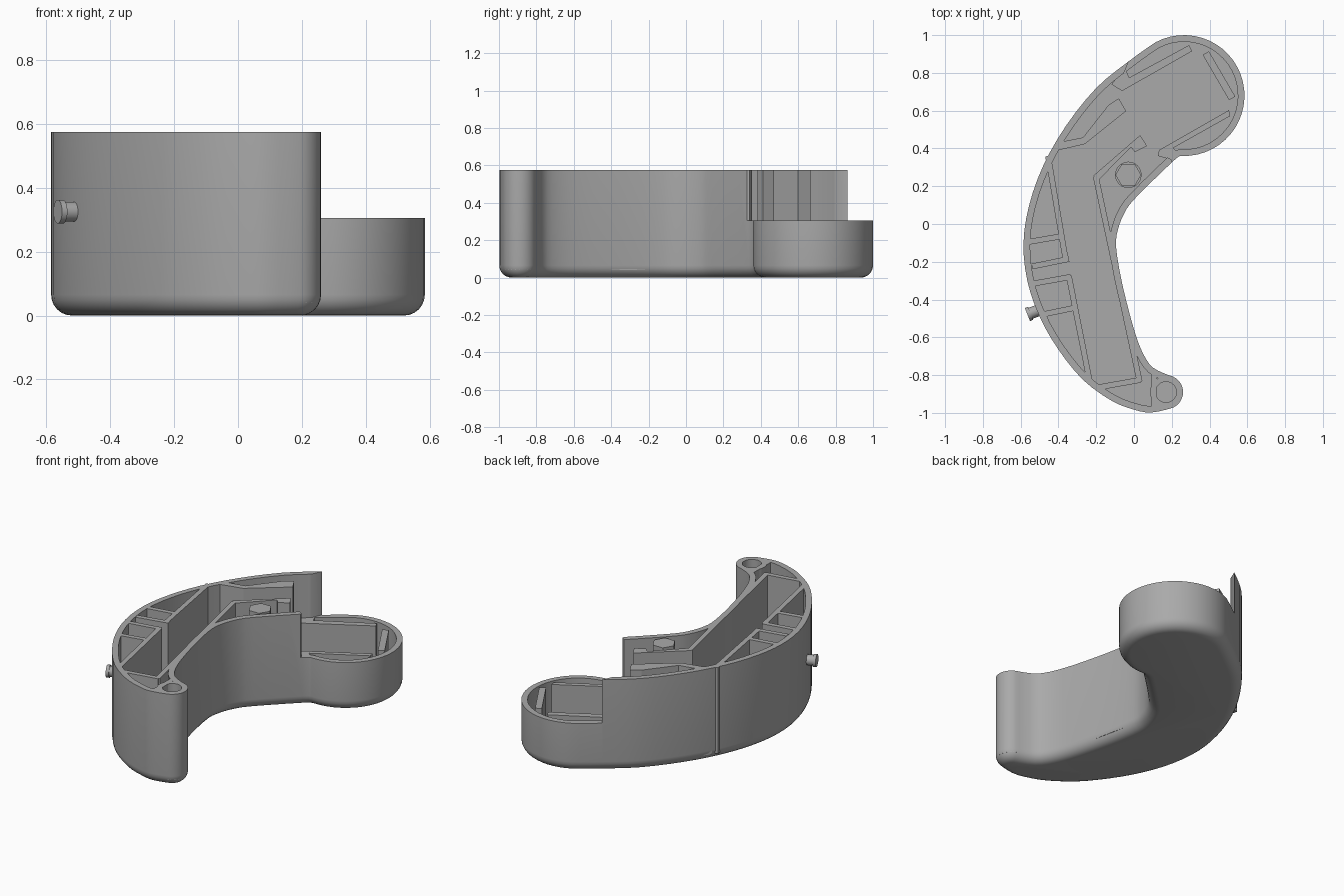
import bpy, bmesh, math
from mathutils import Vector

cube = bpy.data.objects.get("Cube")
if cube:
    bpy.data.objects.remove(cube, do_unlink=True)

TOP, LOW, FLOOR, WALL, FILLET = 0.575, 0.305, 0.06, 0.035, 0.065

grey = bpy.data.materials.new("plain_grey")
grey.use_nodes = True
grey.diffuse_color = (0.4, 0.4, 0.4, 1)
grey.node_tree.nodes["Principled BSDF"].inputs["Base Color"].default_value = (0.4, 0.4, 0.4, 1)


def finish(name, bm):
    bmesh.ops.recalc_face_normals(bm, faces=bm.faces)
    mesh = bpy.data.meshes.new(name)
    bm.to_mesh(mesh)
    bm.free()
    mesh.materials.append(grey)
    ob = bpy.data.objects.new(name, mesh)
    bpy.context.collection.objects.link(ob)
    return ob


def smooth(ob):
    bpy.ops.object.select_all(action="DESELECT")
    ob.select_set(True)
    bpy.context.view_layer.objects.active = ob
    bpy.ops.object.shade_smooth_by_angle(angle=math.radians(32))


def loft(name, rings, closed=False):
    """Bridge equal-length rings; cap the ends, or join last to first."""
    bm = bmesh.new()
    rows = [[bm.verts.new(p) for p in ring] for ring in rings]
    n = len(rows[0])
    pairs = list(zip(rows, rows[1:])) + ([(rows[-1], rows[0])] if closed else [])
    for a, b in pairs:
        for i in range(n):
            j = (i + 1) % n
            bm.faces.new((a[i], a[j], b[j], b[i]))
    if not closed:
        bm.faces.new(rows[0])
        bm.faces.new(rows[-1])
    return finish(name, bm)


def prism(name, pts, z0, z1):
    return loft(name, [[(x, y, z) for x, y in pts] for z in (z0, z1)])


def plate(name, a, b, z1=TOP, width=0.03):
    a, b = Vector(a), Vector(b)
    side = (b - a).orthogonal().normalized() * width / 2
    return prism(name, [a - side, b - side, b + side, a + side], FLOOR - 0.02, z1)


def arc(cx, cy, r, start, end, n):
    angles = [math.radians(start + (end - start) * i / n) for i in range(n + 1)]
    return [(cx + r * math.cos(t), cy + r * math.sin(t)) for t in angles]


def spline(pts, steps=3):
    """Catmull-Rom through the points, first and last being guides."""
    p = [Vector(q) for q in pts]
    out = []
    for a, b, c, d in zip(p, p[1:], p[2:], p[3:]):
        for k in range(steps):
            t = k / steps
            out.append(0.5 * (2 * b + (c - a) * t + (2 * a - 5 * b + 4 * c - d) * t ** 2
                              + (3 * b - a - 3 * c + d) * t ** 3))
    return out


def inset(pts, dist):
    out = []
    for i, p in enumerate(pts):
        u = (p - pts[i - 1]).normalized()
        v = (pts[(i + 1) % len(pts)] - p).normalized()
        nu, nv = Vector((-u.y, u.x)), Vector((-v.y, v.x))
        m = (nu + nv).normalized()
        out.append(p + m * dist / max(0.6, m.dot(nu)))
    return out


# Curved tray outline: round head, long outer sweep, small tip, inner sweep
head = arc(0.265, 0.68, 0.32, -92, 118, 28)
tip = arc(0.17, -0.89, 0.09, -75, 80, 12)
outer_pts = [(-0.03, 0.86), (-0.2, 0.72), (-0.36, 0.52), (-0.48, 0.31), (-0.555, 0.1),
             (-0.585, -0.1), (-0.565, -0.3), (-0.5, -0.49), (-0.4, -0.665), (-0.27, -0.825),
             (-0.12, -0.935), (0, -0.983), (0.09, -0.998)]
inner_pts = [(0.1, -0.76), (0.05, -0.69), (0.01, -0.59), (-0.03, -0.45), (-0.07, -0.28),
             (-0.095, -0.12), (-0.085, -0.03), (-0.05, 0.06), (0.01, 0.14), (0.21, 0.335)]
outline = [Vector(p) for p in head]
outline += spline([head[-2], head[-1]] + outer_pts + tip[:2])[1:]
outline += [Vector(p) for p in tip]
outline += spline([tip[-2], tip[-1]] + inner_pts + head[:2])[1:]

# Shell: rounded bottom edge, outer wall, rim, inner wall and floor
steps = [math.radians(a) for a in range(0, 91, 15)]
levels = [(FILLET * (1 - math.sin(t)), FILLET * (1 - math.cos(t))) for t in steps]
levels += [(0, TOP), (WALL, TOP), (WALL, FLOOR)]
shell = loft("tray_shell", [[(p.x, p.y, z) for p in inset(outline, d)] for d, z in levels])

# The head has a lower rim than the rest of the tray
cutter = prism("head_cutter", [(-0.07, 0.76), (0, 0.926), (0, 1.2), (1, 1.2), (1, 0.3),
                               (0.2, 0.3), (0.2, 0.34), (0.13, 0.38)], LOW, 1)
cutter.hide_render = True
cut = shell.modifiers.new("lower_head", "BOOLEAN")
cut.object = cutter
cut.solver = "EXACT"
bpy.context.view_layer.objects.active = shell
bpy.ops.object.modifier_apply(modifier=cut.name)
bpy.data.objects.remove(cutter, do_unlink=True)
smooth(shell)

# Long compartment walls
plate("compartment_wall_upper", (-0.455, 0.36), (-0.36, -0.2))
plate("compartment_wall_lower", (-0.345, -0.275), (-0.235, -0.83))
plate("compartment_wall_inner", (-0.202, 0.25), (0.03, -0.835))
plate("compartment_wall_end", (-0.19, -0.865), (0.035, -0.825))

# Cross ribs between the compartment and the outer wall
ribs = [((-0.56, -0.095), (-0.385, -0.065)), ((-0.54, -0.225), (-0.345, -0.185)),
        ((-0.53, -0.315), (-0.335, -0.28)), ((-0.49, -0.48), (-0.32, -0.445))]
for i, (a, b) in enumerate(ribs):
    plate(f"cross_rib_{i + 1}", a, b)

# Angled guides at the wide end of the compartment
prism("outer_guide", [(-0.445, 0.38), (-0.26, 0.423), (-0.042, 0.598), (-0.08, 0.665),
                      (-0.135, 0.63), (-0.27, 0.458), (-0.41, 0.43)], FLOOR - 0.02, TOP)
prism("inner_guide", [(-0.217, 0.254), (0.032, 0.47), (0.069, 0.413), (0.005, 0.381),
                      (-0.016, 0.407), (-0.185, 0.235)], FLOOR - 0.02, TOP)

# Upright plates inside the head
prism("head_plate_back", [(-0.12, 0.74), (-0.063, 0.704), (0.307, 0.915), (0.291, 0.947),
                          (-0.025, 0.775), (-0.045, 0.82)], FLOOR - 0.02, LOW)
plate("head_plate_side", (0.38, 0.905), (0.52, 0.665), LOW, 0.038)
prism("head_plate_front", [(0.132, 0.391), (0.503, 0.603), (0.508, 0.571), (0.207, 0.402),
                           (0.243, 0.37), (0.18, 0.345), (0.127, 0.36)], FLOOR - 0.02, LOW)


# Hollow boss at the tip, with its partition
def circle(r, z):
    return [(x, y, z) for x, y in arc(0.17, -0.89, r, 0, 345, 23)]


smooth(loft("tip_boss", [circle(0.085, FLOOR - 0.02), circle(0.085, TOP),
                         circle(0.055, TOP), circle(0.055, FLOOR - 0.02)], closed=True))
plate("tip_partition", (0.108, -0.965), (0.108, -0.79))

# Round post with a hexagonal head
smooth(prism("post_base", arc(-0.03, 0.26, 0.07, 0, 345, 23), FLOOR - 0.02, 0.46))
prism("post_hex", arc(-0.03, 0.26, 0.068, 0, 300, 5), 0.45, TOP)


# Small side knob: shaft and flange, pointing out of the outer wall
def knob(name, radius, near, far):
    axis = Vector((-0.93, -0.37, 0)).normalized()
    side, base = Vector((axis.y, -axis.x, 0)), Vector((-0.49, -0.45, 0.325))
    rings = [[base + axis * d + side * x + Vector((0, 0, y))
              for x, y in arc(0, 0, radius, 0, 345, 23)] for d in (near, far)]
    smooth(loft(name, rings))


knob("knob_shaft", 0.031, -0.01, 0.07)
knob("knob_flange", 0.037, 0.062, 0.08)
